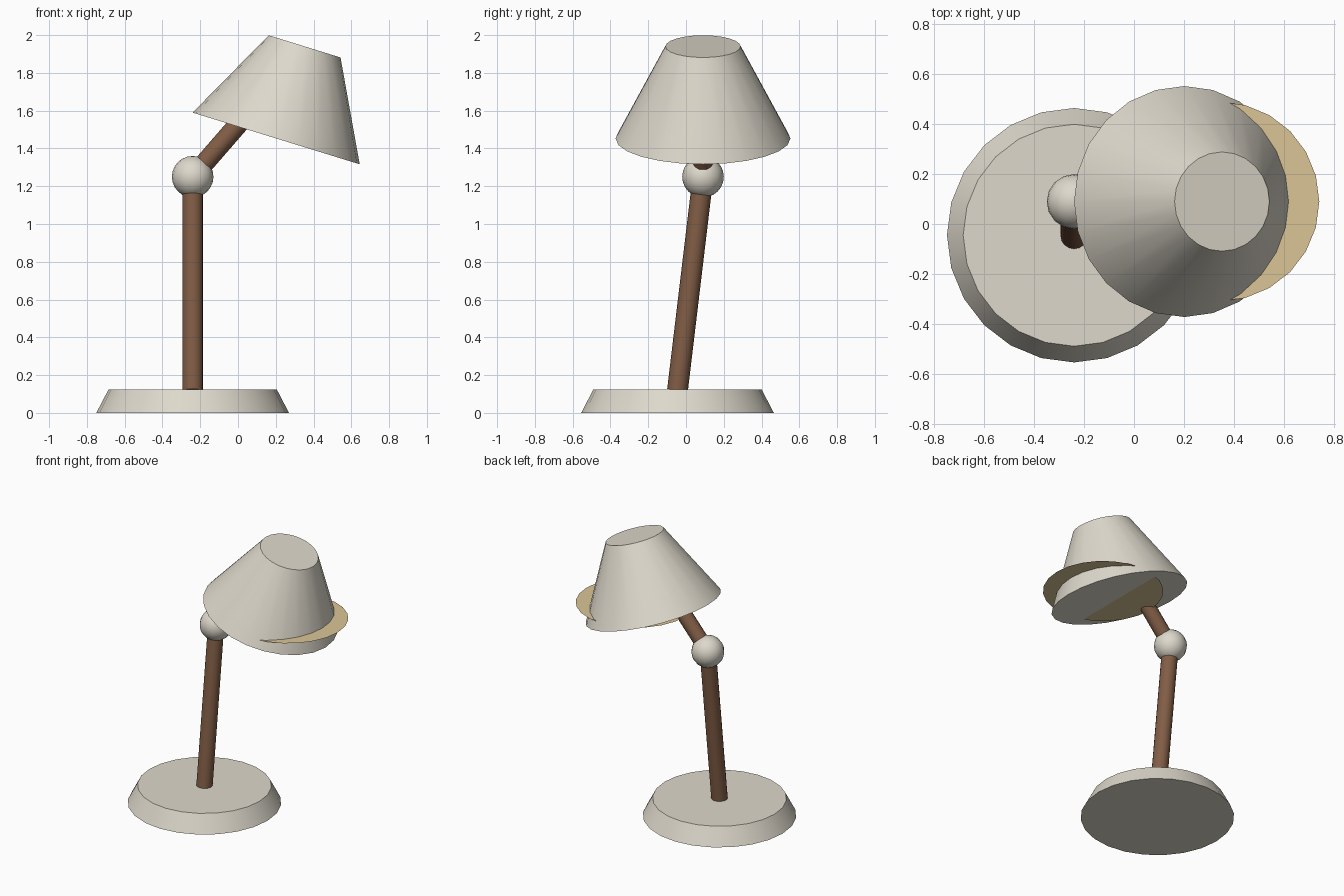
import bpy
import math
from mathutils import Vector

cube = bpy.data.objects.get("Cube")
if cube:
    bpy.data.objects.remove(cube, do_unlink=True)


def make_material(name, rgb):
    mat = bpy.data.materials.new(name)
    mat.use_nodes = True
    color = (*rgb, 1.0)
    mat.diffuse_color = color
    mat.node_tree.nodes["Principled BSDF"].inputs["Base Color"].default_value = color
    return mat


cream = make_material("warm white", (0.73, 0.69, 0.60))
wood = make_material("brown wood", (0.22, 0.11, 0.06))
tan = make_material("light tan", (0.71, 0.56, 0.31))


def finish(name, mat):
    """Name the new object, colour it and smooth its round sides."""
    obj = bpy.context.object
    obj.name = obj.data.name = name
    obj.data.materials.append(mat)
    bpy.ops.object.shade_smooth_by_angle(angle=math.radians(35))
    return obj


def frustum(name, start, end, r_start, r_end, sides, mat):
    """Closed cone section or rod between two points."""
    start, end = Vector(start), Vector(end)
    axis = end - start
    bpy.ops.mesh.primitive_cone_add(
        vertices=sides, radius1=r_start, radius2=r_end, depth=axis.length,
        location=(start + end) / 2,
        rotation=(0, math.atan2(axis.x, axis.z), 0) if abs(axis.y) < 1e-6
        else axis.to_track_quat('Z', 'Y').to_euler())
    return finish(name, mat)


foot = Vector((-0.24, -0.045, 0))
joint = Vector((-0.24, 0.09, 1.25))
shade_bottom = Vector((0.202, 0.09, 1.453))
shade_tilt = 0.3
shade_axis = Vector((math.sin(shade_tilt), 0, math.cos(shade_tilt)))

# Base and lower pole
frustum("base", foot, foot + Vector((0, 0, 0.125)), 0.51, 0.445, 24, cream)
frustum("lower_pole", foot + Vector((0, 0, 0.12)), joint, 0.055, 0.055, 16, wood)

# Ball joint
bpy.ops.mesh.primitive_uv_sphere_add(segments=16, ring_count=12, radius=0.11, location=joint)
finish("ball_joint", cream)

# Upper arm, running into the shade
frustum("upper_arm", joint, joint + Vector((0.33, 0, 0.38)), 0.052, 0.052, 16, wood)

# Tilted shade
frustum("lamp_shade", shade_bottom, shade_bottom + shade_axis * 0.51, 0.463, 0.199, 24, cream)

# Level light disc crossing the shade
bpy.ops.mesh.primitive_circle_add(vertices=24, radius=0.4, fill_type='NGON',
                                  location=(0.343, 0.09, 1.453))
finish("light_disc", tan)
